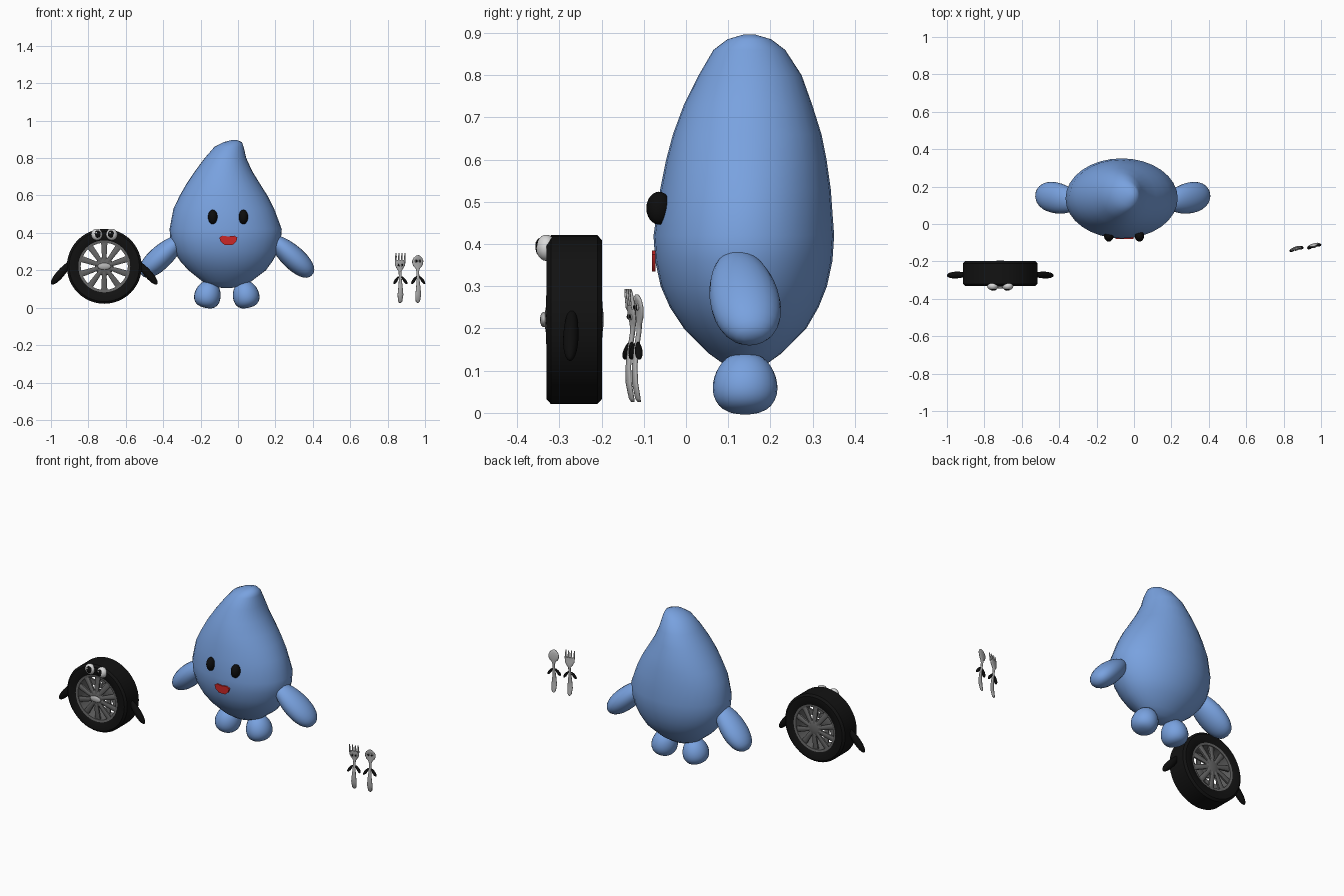
import bpy, bmesh, math
from mathutils import Matrix, Vector

cube = bpy.data.objects.get("Cube")
if cube:
    bpy.data.objects.remove(cube, do_unlink=True)


def material(name, color):
    mat = bpy.data.materials.new(name)
    mat.use_nodes = True
    rgba = (*color, 1)
    mat.diffuse_color = rgba
    mat.node_tree.nodes["Principled BSDF"].inputs["Base Color"].default_value = rgba
    return mat


BLUE = material("water blue", (.19, .36, .74))
BLACK = material("black", (.004, .004, .004))
RUBBER = material("tyre rubber", (.006, .006, .006))
RED = material("mouth red", (.6, .02, .02))
GREY = material("rim grey", (.13, .13, .13))
SILVER = material("silver", (.45, .45, .45))
WHITE = material("eye white", (.7, .7, .7))


def finish(name, bm, mat, matrix=None, angle=40):
    """Turn a bmesh into a smooth-shaded object."""
    bmesh.ops.recalc_face_normals(bm, faces=bm.faces)
    mesh = bpy.data.meshes.new(name)
    bm.to_mesh(mesh)
    bm.free()
    mesh.materials.append(mat)
    ob = bpy.data.objects.new(name, mesh)
    bpy.context.collection.objects.link(ob)
    if matrix:
        ob.matrix_world = matrix
    bpy.ops.object.select_all(action='DESELECT')
    ob.select_set(True)
    bpy.context.view_layer.objects.active = ob
    bpy.ops.object.shade_smooth_by_angle(angle=math.radians(angle))
    return ob


def skin(bm, rings, closed=False):
    """Bridge equal rings of vertices; cap the ends unless closed."""
    n = len(rings[0])
    pairs = list(zip(rings, rings[1:]))
    if closed:
        pairs.append((rings[-1], rings[0]))
    for a, b in pairs:
        for i in range(n):
            j = (i + 1) % n
            bm.faces.new((a[i], a[j], b[j], b[i]))
    if not closed:
        bm.faces.new(rings[0])
        bm.faces.new(rings[-1])


def loft(name, rows, mat, matrix=None, segments=32):
    """Stack ellipses given as (z, centre x, radius x, centre y, radius y)."""
    bm = bmesh.new()
    turns = [math.tau * i / segments for i in range(segments)]
    skin(bm, [[bm.verts.new((cx + rx * math.cos(t), cy + ry * math.sin(t), z))
               for t in turns] for z, cx, rx, cy, ry in rows])
    return finish(name, bm, mat, matrix, 80)


def lathe(name, profile, mat, centre, segments=48):
    """Revolve a closed (radius, y) profile about the y axis."""
    bm = bmesh.new()
    rings = []
    for i in range(segments):
        t = math.tau * i / segments
        rings.append([bm.verts.new((r * math.cos(t), y, r * math.sin(t)))
                      for r, y in profile])
    skin(bm, rings, closed=True)
    return finish(name, bm, mat, Matrix.Translation(centre))


def ball(name, centre, radii, mat, matrix=None):
    bm = bmesh.new()
    bmesh.ops.create_uvsphere(bm, u_segments=20, v_segments=12, radius=1)
    bm.transform(Matrix.Translation(centre) @ Matrix.Diagonal((*radii, 1)))
    return finish(name, bm, mat, matrix, 80)


def limb(name, start, end, width, depth, taper, mat, blunt=1.0, matrix=None):
    """Egg from start to end, fatter towards the end."""
    a, b = Vector(start), Vector(end)
    axis = (b - a) / 2
    across = Vector((0, 1, 0)).cross(axis).normalized()
    deep = axis.cross(across).normalized()
    bm = bmesh.new()
    bmesh.ops.create_uvsphere(bm, u_segments=24, v_segments=16, radius=1)
    for v in bm.verts:
        x, y, z = v.co
        r = max(math.hypot(x, y), 1e-6)
        k = (1 + taper * z) * r ** (blunt - 1)
        v.co = (a + b) / 2 + axis * z + across * (x * k * width) + deep * (y * k * depth)
    return finish(name, bm, mat, matrix, 80)


def plate(name, points, y0, y1, mat, matrix=None):
    """Extrude an (x, z) outline from y0 to y1."""
    bm = bmesh.new()
    skin(bm, [[bm.verts.new((x, y, z)) for x, z in points] for y in (y0, y1)])
    return finish(name, bm, mat, matrix)


# Drop body
loft("drop_body", [
    (.105, -.06, .02, .14, .02), (.115, -.06, .08, .14, .05),
    (.14, -.06, .13, .14, .085), (.2, -.058, .207, .14, .145),
    (.25, -.062, .248, .138, .176), (.3, -.064, .277, .137, .197),
    (.36, -.066, .295, .137, .21), (.42, -.066, .3, .137, .214),
    (.53, -.076, .269, .141, .202), (.6, -.077, .234, .143, .19),
    (.66, -.079, .198, .145, .176), (.73, -.077, .153, .147, .152),
    (.8, -.067, .111, .152, .122), (.86, -.048, .078, .15, .085),
    (.885, -.028, .049, .15, .052), (.896, -.02, .015, .15, .015)], BLUE)

# Drop limbs and eyes
MID = -.06
for side, s in (("left", 1), ("right", -1)):
    limb(side + "_arm", (MID + s * .24, .115, .375), (MID + s * .455, .16, .175),
         .062, .082, .12, BLUE, .85)
    limb(side + "_foot", (MID + s * .085, .14, .14), (MID + s * .118, .14, 0),
         .07, .076, .12, BLUE, .75)
    ball(side + "_eye", (-.053 + s * .082, -.064, .485), (.025, .03, .039), BLACK)

# Drop mouth
plate("mouth", [(-.1, .375), (-.085, .385), (-.052, .381), (-.02, .385), (-.003, .375),
                (-.01, .352), (-.03, .335), (-.07, .335), (-.092, .352)],
      -.081, -.072, RED)

# Tyre and rim barrel
WHEEL = Vector((-.715, -.265, .221))
lathe("tyre", [(.137, -.06), (.145, -.066), (.188, -.066), (.2, -.055),
               (.2, .055), (.188, .066), (.145, .066), (.137, .06)], RUBBER, WHEEL)
lathe("rim_barrel", [(.126, -.06), (.139, -.062), (.139, .062), (.126, .06)], GREY, WHEEL)

# Spokes and hubs on both faces of the wheel
for face, s in (("front", 1), ("back", -1)):
    bm = bmesh.new()
    for i in range(10):
        turn = Matrix.Rotation(math.tau * i / 10, 4, 'Y')
        rings = []
        for r, half, y in ((.03, .009, .067), (.06, .013, .066), (.134, .017, .055)):
            rings.append([bm.verts.new(turn @ Vector((x, -s * (y - d), r)))
                          for x, d in ((-half, .004), (-half / 2, 0), (half / 2, 0),
                                       (half, .004), (half, .014), (-half, .014))])
        skin(bm, rings)
    finish(face + "_spokes", bm, GREY, Matrix.Translation(WHEEL))
    ball(face + "_hub", WHEEL + Vector((0, -s * .056, 0)), (.05, .014, .05), GREY)
ball("wheel_nose", WHEEL + Vector((0, -.072, 0)), (.036, .009, .018), SILVER)

# Wheel arms and eyes
for side, s in (("left", 1), ("right", -1)):
    x = WHEEL.x
    limb("wheel_" + side + "_arm", (x + s * .175, -.27, .25), (x + s * .283, -.275, .125),
         .021, .018, .15, BLACK)
    ball("wheel_" + side + "_eye", (x + s * .04, -.331, .391), (.03, .024, .031), WHITE)
    ball("wheel_" + side + "_pupil", (x + s * .037, -.347, .393), (.018, .0095, .021), BLACK)
    ball("wheel_" + side + "_glint", (x + s * .037 - .006, -.354, .401), (.005, .003, .005), WHITE)

# Cutlery: shared handle rows (z, half width, bow)
HANDLE = [(.026, .004, 0), (.034, .012, -.003), (.07, .016, -.01), (.11, .012, -.011),
          (.15, .008, -.007), (.195, .007, 0)]
FORK = [(.212, .02, 0), (.228, .028, -.002), (.25, .029, -.005), (.254, .028, -.005)]
SPOON = [(.21, .012, 0), (.222, .024, .001), (.236, .03, .001), (.25, .031, 0),
         (.265, .025, -.002), (.276, .014, -.005), (.281, .003, -.006)]

for name, head, x, y, eye_z in (("fork", FORK, .866, -.126, .228),
                                ("spoon", SPOON, .961, -.111, .25)):
    place = Matrix.Translation((x, y, 0)) @ Matrix.Rotation(.27, 4, 'Z')
    loft(name + "_body", [(z, 0, half, bow, min(half, .006)) for z, half, bow in HANDLE + head],
         SILVER, place, 20)
    for side, s in (("left", 1), ("right", -1)):
        limb(name + "_" + side + "_arm", (s * .008, -.005, .168), (s * .037, -.01, .127),
             .008, .009, .2, BLACK, matrix=place)
        ball(name + "_" + side + "_eye", (s * .01, -.007, eye_z), (.007, .003, .008), WHITE, place)
        ball(name + "_" + side + "_pupil", (s * .01, -.009, eye_z), (.005, .003, .006), BLACK, place)
    if name == "fork":
        for i in range(4):
            tx = (i - 1.5) * .0165
            loft("fork_tine_" + str(i + 1),
                 [(.245, tx, .005, -.005, .005), (.275, tx, .0045, -.009, .004),
                  (.293, tx, .002, -.012, .002)], SILVER, place, 10)
